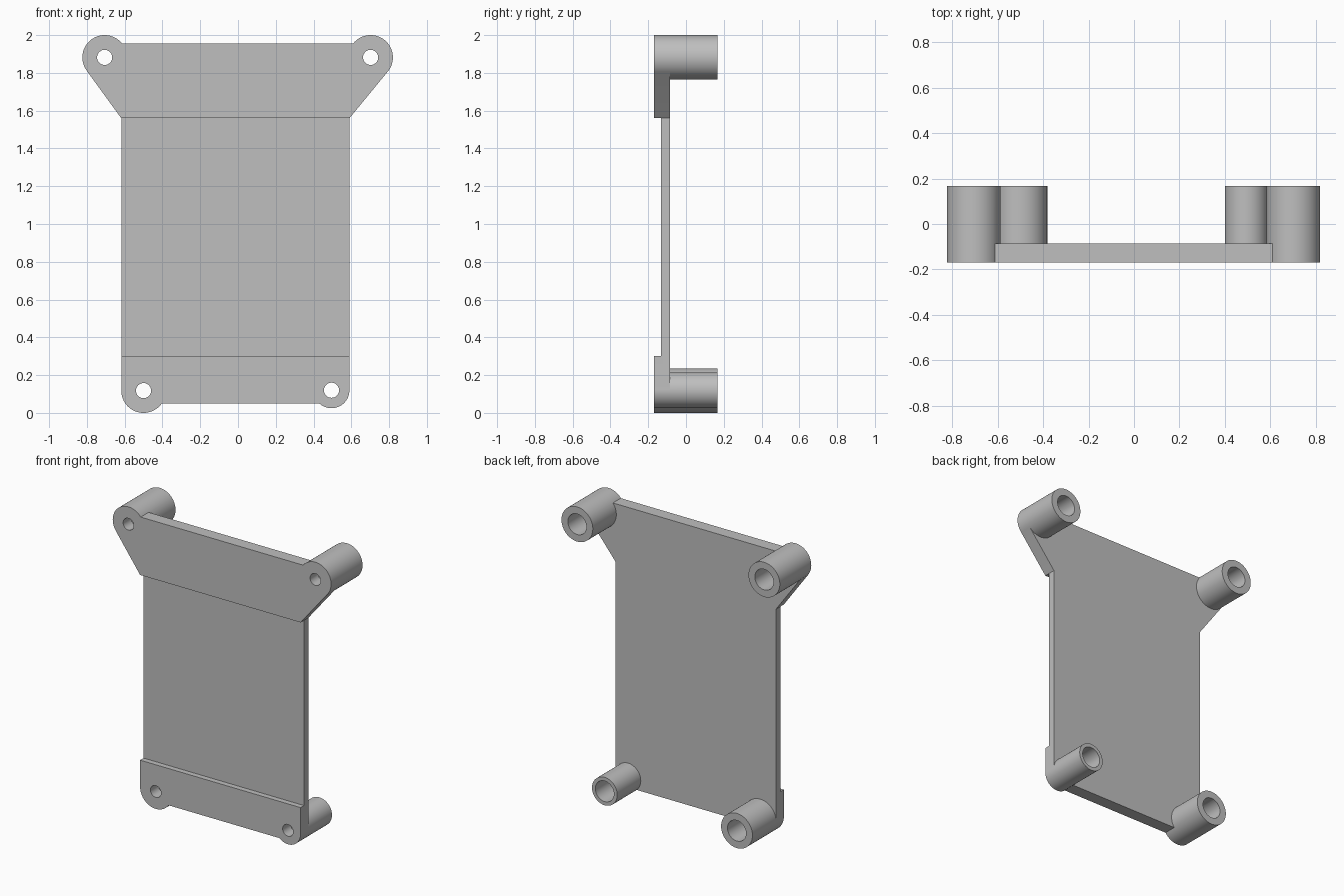
import bpy, bmesh, math
from mathutils import Matrix

old = bpy.data.objects.get("Cube")
if old:
    bpy.data.objects.remove(old, do_unlink=True)

FRONT, BACK, END = -0.17, -0.085, 0.168   # plate front, plate back, post tips
RECESS = -0.133                           # front of the thin middle panel

grey = bpy.data.materials.new("plain grey")
grey.use_nodes = True
colour = (0.52, 0.52, 0.52, 1)
grey.diffuse_color = colour
grey.node_tree.nodes["Principled BSDF"].inputs["Base Color"].default_value = colour


def finish(name, bm):
    bmesh.ops.recalc_face_normals(bm, faces=bm.faces)
    mesh = bpy.data.meshes.new(name)
    bm.to_mesh(mesh)
    bm.free()
    mesh.materials.append(grey)
    obj = bpy.data.objects.new(name, mesh)
    bpy.context.scene.collection.objects.link(obj)
    return obj


def prism(name, outline, y0, y1):
    """Extrude an (x, z) outline from y0 to y1."""
    bm = bmesh.new()
    face = bm.faces.new([bm.verts.new((x, y0, z)) for x, z in outline])
    ext = bmesh.ops.extrude_face_region(bm, geom=[face])["geom"]
    verts = [v for v in ext if isinstance(v, bmesh.types.BMVert)]
    bmesh.ops.translate(bm, verts=verts, vec=(0, y1 - y0, 0))
    return finish(name, bm)


def rod(name, x, z, radius, y0, y1):
    """Cylinder along y."""
    bm = bmesh.new()
    place = Matrix.Translation((x, (y0 + y1) / 2, z)) @ Matrix.Rotation(math.pi / 2, 4, "X")
    bmesh.ops.create_cone(bm, cap_ends=True, segments=64, radius1=radius,
                          radius2=radius, depth=y1 - y0, matrix=place)
    return finish(name, bm)


def combine(target, tool, operation):
    """Apply a boolean and discard the tool."""
    mod = target.modifiers.new("boolean", "BOOLEAN")
    mod.operation, mod.solver, mod.object = operation, "EXACT", tool
    bpy.context.view_layer.update()
    graph = bpy.context.evaluated_depsgraph_get()
    result = bpy.data.meshes.new_from_object(target.evaluated_get(graph))
    target.modifiers.clear()
    target.data = result
    bpy.data.objects.remove(tool, do_unlink=True)


# Post positions: x, z, radius
posts = [(-0.706, 1.882, 0.118), (0.702, 1.882, 0.118),
         (-0.5, 0.118, 0.118), (0.495, 0.12, 0.095)]
(tlx, tlz, _), (trx, trz, _), (blx, blz, blr), (brx, brz, brr) = posts
left, right = blx - blr, brx + brr
low, high, step_low, step_high = 0.05, 1.955, 0.30, 1.56

# Plate with flared upper corners
plate = prism("mounting_bracket", [
    (left, blz), (blx, blz), (blx, low), (brx, low), (brx, brz), (right, brz),
    (right, step_high), (0.793, 1.807), (trx, trz), (trx, high),
    (tlx, high), (tlx, tlz), (-0.80, 1.81), (left, step_high)], FRONT, BACK)

# Thin middle panel
combine(plate, prism("recess_cutter", [(-1, step_low), (1, step_low), (1, step_high),
                                       (-1, step_high)], FRONT - 0.1, RECESS), "DIFFERENCE")

# Posts, then screw holes with wide bores from the back
for x, z, r in posts:
    combine(plate, rod("post", x, z, r, FRONT, END), "UNION")
for x, z, r in posts:
    combine(plate, rod("hole_cutter", x, z, 0.04, FRONT - 0.1, END + 0.1), "DIFFERENCE")
    combine(plate, rod("bore_cutter", x, z, 0.07, BACK, END + 0.1), "DIFFERENCE")

bpy.ops.object.select_all(action="DESELECT")
plate.select_set(True)
bpy.context.view_layer.objects.active = plate
bpy.ops.object.shade_smooth_by_angle(angle=math.radians(30))
